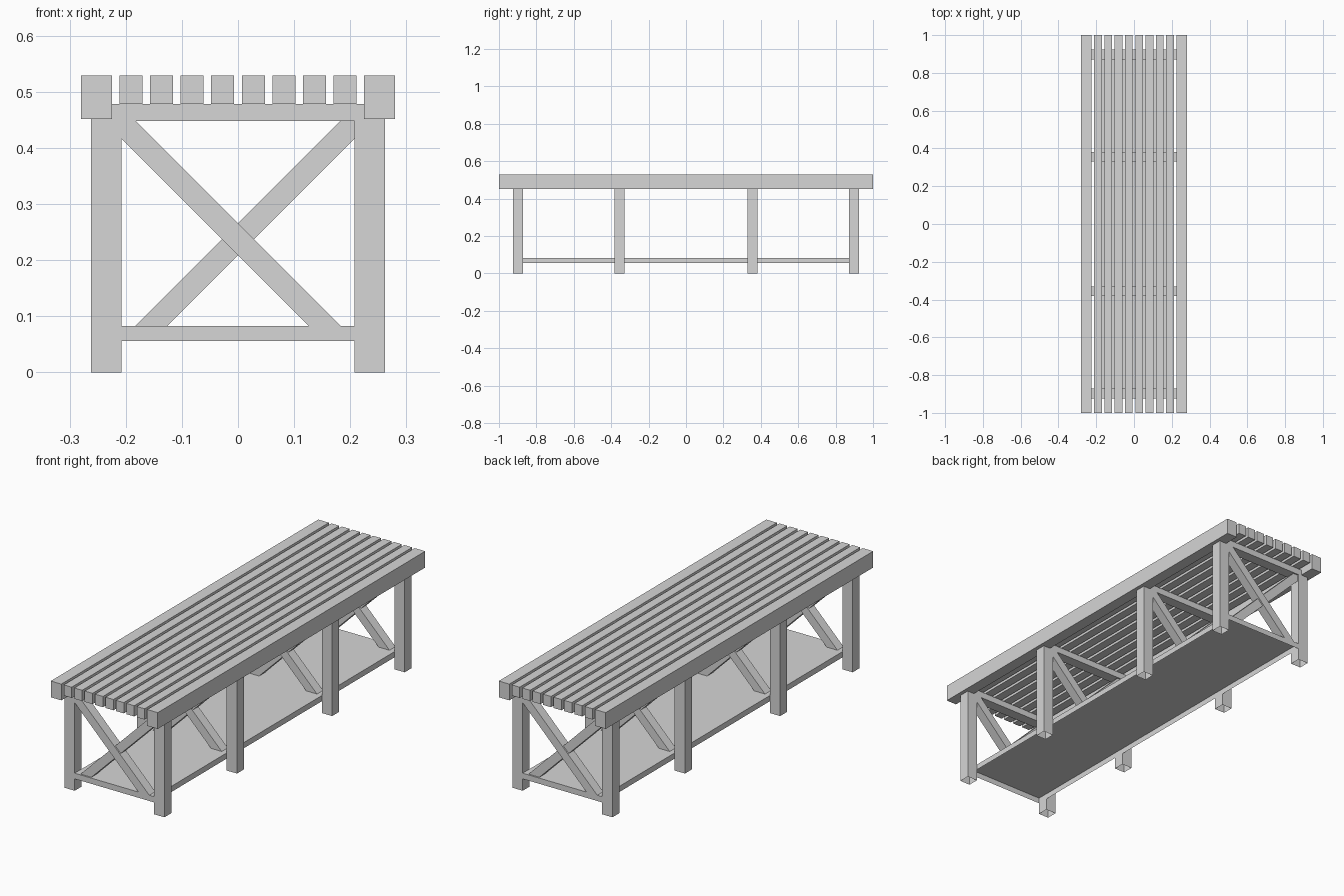
import bpy
import bmesh

cube = bpy.data.objects.get("Cube")
if cube:
    bpy.data.objects.remove(cube, do_unlink=True)

grey = bpy.data.materials.new("plain grey")
grey.use_nodes = True
colour = (0.67, 0.67, 0.67, 1)
grey.diffuse_color = colour
grey.node_tree.nodes["Principled BSDF"].inputs["Base Color"].default_value = colour


def prism(name, profile, y0, y1, open_bottom=False):
    """Extrude an x-z outline from y0 to y1, optionally without its underside."""
    bm = bmesh.new()
    face = bm.faces.new([bm.verts.new((x, y0, z)) for x, z in profile])
    new = bmesh.ops.extrude_face_region(bm, geom=[face], use_keep_orig=True)["geom"]
    verts = [v for v in new if isinstance(v, bmesh.types.BMVert)]
    bmesh.ops.translate(bm, verts=verts, vec=(0, y1 - y0, 0))
    bmesh.ops.recalc_face_normals(bm, faces=bm.faces)
    if open_bottom:
        under = [f for f in bm.faces if f.normal.z < -0.9]
        bmesh.ops.delete(bm, geom=under, context="FACES")
    mesh = bpy.data.meshes.new(name)
    bm.to_mesh(mesh)
    bm.free()
    mesh.materials.append(grey)
    obj = bpy.data.objects.new(name, mesh)
    bpy.context.collection.objects.link(obj)


def box(name, x0, x1, y0, y1, z0, z1, open_bottom=False):
    prism(name, [(x0, z0), (x1, z0), (x1, z1), (x0, z1)], y0, y1, open_bottom)


TOP, SEAT_BOTTOM = 0.529, 0.478
LEG_IN, LEG_OUT, HALF = 0.208, 0.262, 0.026
END = 0.898
SHELF_TOP = 0.083
BRACE_DEPTH = 0.045

# Seat: two deep edge beams and eight thin slats
for side, x in (("right", -0.2525), ("left", 0.2525)):
    box(side + "_edge_beam", x - 0.0275, x + 0.0275, -1, 1, 0.452, TOP)
for i in range(8):
    x = (i - 3.5) * 0.0546
    box("seat_slat", x - 0.0205, x + 0.0205, -1, 1, SEAT_BOTTOM, TOP)

# Lower shelf between the legs, hollow underneath
box("lower_shelf", -LEG_IN, LEG_IN, -END - HALF, END + HALF, 0.056, SHELF_TOP, True)


def brace(name, sign, y0, y1):
    """Diagonal bar at 45 degrees, leaning by sign, cut level at both ends."""
    centre, half, high = 0.237, 0.0285, 0.465
    profile = [(sign * (z - centre) + d, z)
               for z, d in ((SHELF_TOP, -half), (SHELF_TOP, half), (high, half), (high, -half))]
    prism(name, profile, y0, y1)


# Four trestle frames: hollow legs, top rail and crossed braces
for y in (-END, -0.356, 0.356, END):
    front, back = y - HALF, y + HALF
    box("right_leg", -LEG_OUT, -LEG_IN, front, back, 0, SEAT_BOTTOM, True)
    box("left_leg", LEG_IN, LEG_OUT, front, back, 0, SEAT_BOTTOM, True)
    box("top_rail", -LEG_IN, LEG_IN, front, back, 0.448, SEAT_BOTTOM)
    brace("front_brace", -1, front, front + BRACE_DEPTH)
    brace("back_brace", 1, back - BRACE_DEPTH, back)
